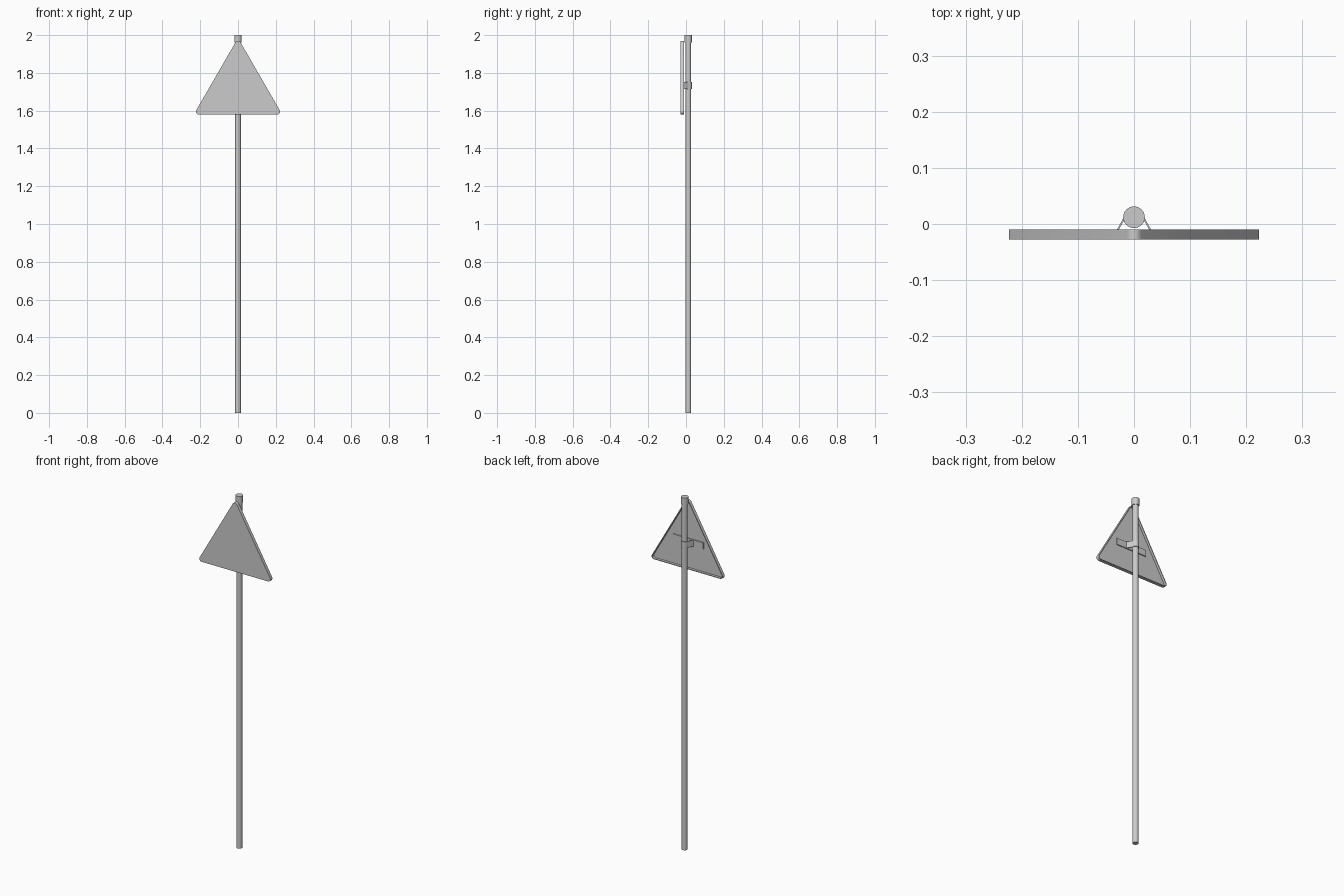
import bpy, bmesh, math
from mathutils import Vector

if "Cube" in bpy.data.objects:
    bpy.data.objects.remove(bpy.data.objects["Cube"])

POLE_Y = 0.012


def cylinder(name, r, z0, z1):
    bpy.ops.mesh.primitive_cylinder_add(vertices=24, radius=r, depth=z1 - z0,
                                        location=(0, POLE_Y, (z0 + z1) / 2))
    ob = bpy.context.object
    ob.name = name
    bpy.ops.object.shade_smooth_by_angle(angle=math.radians(35))
    return ob


def new_object(name, bm):
    bmesh.ops.recalc_face_normals(bm, faces=bm.faces)
    me = bpy.data.meshes.new(name)
    bm.to_mesh(me)
    bm.free()
    ob = bpy.data.objects.new(name, me)
    bpy.context.collection.objects.link(ob)
    bpy.context.view_layer.objects.active = ob
    ob.select_set(True)
    bpy.ops.object.shade_smooth_by_angle(angle=math.radians(35))
    ob.select_set(False)
    return ob


def rounded_triangle(r, steps=6):
    # corner arcs around fixed centres, so a smaller r gives an even inset
    c = [(-0.208, 1.595), (0.208, 1.595), (0, 1.955)]
    pts = []
    for (x, z), start in zip(c, (150, 270, 30)):
        for i in range(steps + 1):
            a = math.radians(start + 120 * i / steps)
            pts.append((x + r * math.cos(a), z + r * math.sin(a)))
    return pts


# Pole and cap
cylinder("pole", 0.0155, 0, 1.965)
cylinder("pole_cap", 0.0193, 1.96, 2.0)

# Triangular sign panel: shallow tray, open at the back
bm = bmesh.new()
rings = [[bm.verts.new((x, y, z)) for x, z in rounded_triangle(r)]
         for r, y in ((0.015, -0.028), (0.015, -0.010), (0.011, -0.010), (0.011, -0.024))]
n = len(rings[0])
for a, b in zip(rings, rings[1:]):
    for i in range(n):
        bm.faces.new((a[i], a[(i + 1) % n], b[(i + 1) % n], b[i]))
bm.faces.new(rings[0])
bm.faces.new(rings[-1])
new_object("sign_panel", bm)

# Mounting bar on the back of the panel
bpy.ops.mesh.primitive_cube_add(size=1, location=(0, -0.0215, 1.733))
bar = bpy.context.object
bar.name = "mounting_bar"
bar.scale = (0.19, 0.006, 0.036)
bpy.ops.object.transform_apply(location=False, rotation=False, scale=True)

# Clamp strap: slanted arms wrapping round the back of the pole
right = [(0.032, -0.019)]
for i in range(9):
    a = math.radians(-5 + 95 * i / 8)
    right.append((0.0155 * math.cos(a), POLE_Y + 0.0155 * math.sin(a)))
path = [Vector(p) for p in right + [(-x, y) for x, y in right[-2::-1]]]
bm = bmesh.new()
sections = []
for i, p in enumerate(path):
    t = (path[min(i + 1, len(path) - 1)] - path[max(i - 1, 0)]).normalized()
    q = p + Vector((t.y, -t.x)) * 0.003
    sections.append([bm.verts.new((v.x, v.y, z))
                     for v, z in ((p, 1.715), (q, 1.715), (q, 1.751), (p, 1.751))])
for a, b in zip(sections, sections[1:]):
    for k in range(4):
        bm.faces.new((a[k], a[(k + 1) % 4], b[(k + 1) % 4], b[k]))
bm.faces.new(sections[0])
bm.faces.new(sections[-1])
new_object("clamp_strap", bm)
